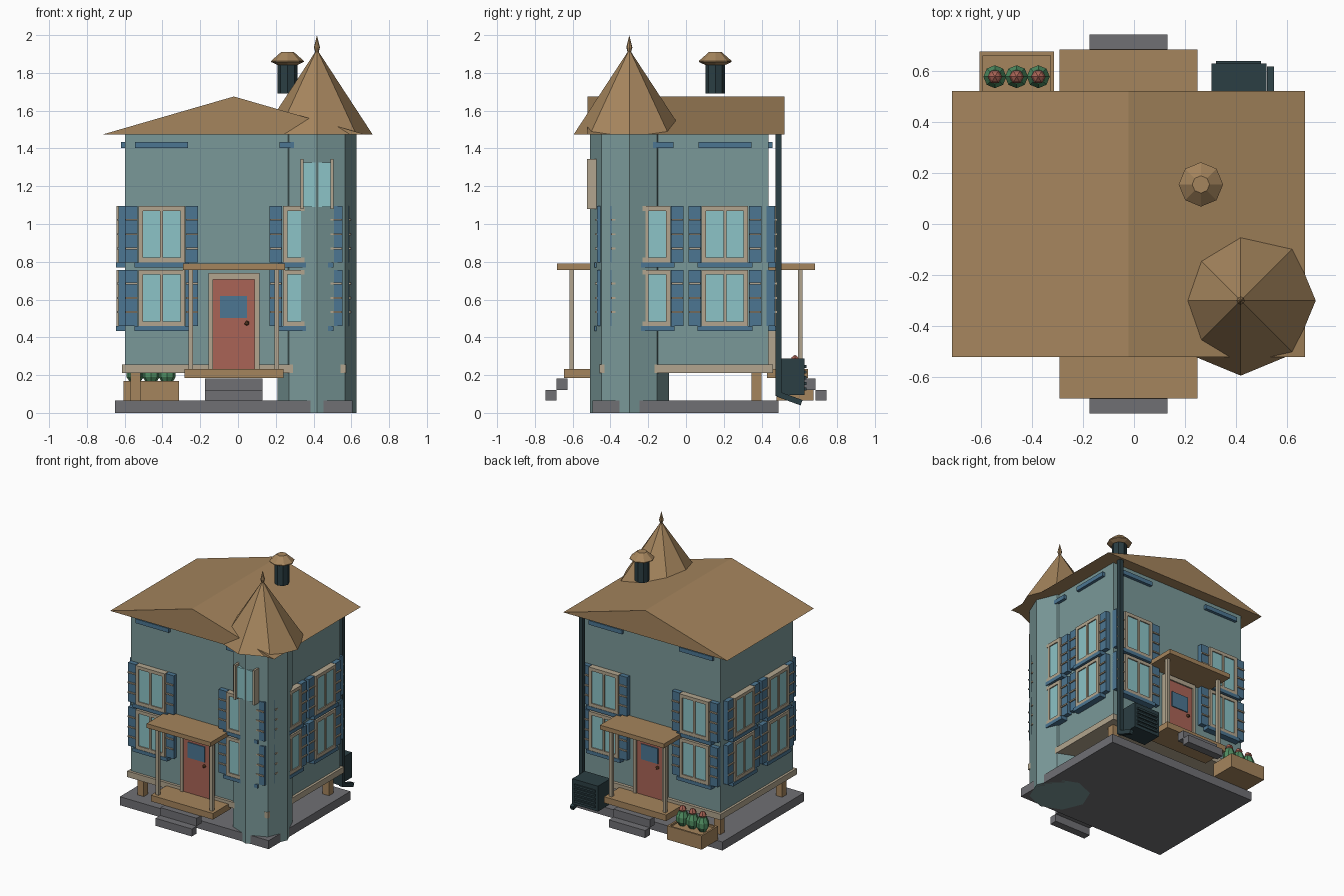
import bpy, bmesh, math
from mathutils import Matrix, Vector

if "Cube" in bpy.data.objects:
    bpy.data.objects.remove(bpy.data.objects["Cube"])


def lin(c):
    c /= 255
    return c / 12.92 if c <= 0.04045 else ((c + 0.055) / 1.055) ** 2.4


def material(name, r, g, b):
    m = bpy.data.materials.new(name)
    m.diffuse_color = (lin(r), lin(g), lin(b), 1)
    m.use_nodes = True
    m.node_tree.nodes["Principled BSDF"].inputs["Base Color"].default_value = m.diffuse_color
    return m


WALL = material("teal wall", 122, 153, 153)
TRIM = material("beige trim", 178, 165, 142)
GLASS = material("pale glass", 140, 195, 199)
BLUE = material("shutter blue", 76, 118, 146)
WOOD = material("tan wood", 165, 133, 93)
RED = material("door red", 170, 100, 86)
STONE = material("grey stone", 112, 112, 116)
DARK = material("dark metal", 43, 62, 67)
GREEN = material("leaf green", 80, 142, 98)
BRASS = material("brown knob", 118, 76, 48)


def finish(name, bm, mat):
    bmesh.ops.recalc_face_normals(bm, faces=bm.faces)
    me = bpy.data.meshes.new(name)
    bm.to_mesh(me)
    bm.free()
    me.materials.append(mat)
    ob = bpy.data.objects.new(name, me)
    bpy.context.collection.objects.link(ob)
    return ob


def boxes(name, mat, items, matrix=Matrix()):
    """Several boxes (x0, x1, y0, y1, z0, z1) in one object."""
    bm = bmesh.new()
    for x0, x1, y0, y1, z0, z1 in items:
        mid = Vector(((x0 + x1) / 2, (y0 + y1) / 2, (z0 + z1) / 2))
        size = Matrix.Diagonal((x1 - x0, y1 - y0, z1 - z0, 1))
        bmesh.ops.create_cube(bm, size=1, matrix=matrix @ Matrix.Translation(mid) @ size)
    return finish(name, bm, mat)


def lathe(name, mat, x, y, profile, sides=8):
    """Low-poly turned part; radius 0 closes to a point."""
    bm = bmesh.new()
    rings = []
    for r, z in profile:
        n = 1 if r == 0 else sides
        rings.append([bm.verts.new((x + r * math.cos(math.tau * i / sides),
                                    y + r * math.sin(math.tau * i / sides), z)) for i in range(n)])
    for a, b in zip(rings, rings[1:]):
        for i in range(sides):
            j = (i + 1) % sides
            q = [a[i % len(a)], a[j % len(a)], b[j % len(b)], b[i % len(b)]]
            bm.faces.new(list(dict.fromkeys(q)))
    for ring in (rings[0], rings[-1]):
        if len(ring) > 2:
            bm.faces.new(ring)
    return finish(name, bm, mat)


CX = -0.022            # house centre in x
HX, HY = 0.575, 0.437  # wall half sizes

# Foundation, stilts, floor and walls
boxes("foundation_slab", STONE, [(-0.65, 0.605, -0.495, 0.49, 0, 0.065)])
boxes("stilts", WOOD, [(CX + s * 0.52 - 0.027, CX + s * 0.52 + 0.027, t * 0.373 - 0.027, t * 0.373 + 0.027, 0.01, 0.215)
                       for s in (-1, 1) for t in (-1, 1)])
boxes("floor_trim", TRIM, [(-0.615, 0.572, -0.457, 0.46, 0.21, 0.255)])
boxes("house_walls", WALL, [(CX - HX, CX + HX, -HY, HY, 0.25, 1.478)])

# Gable roof: triangular prism
bm = bmesh.new()
ends = [[bm.verts.new((x, y, z)) for x, z in ((-0.713, 1.475), (0.67, 1.475), (CX, 1.675))] for y in (-0.522, 0.522)]
for e in ends:
    bm.faces.new(e)
for i in range(3):
    j = (i + 1) % 3
    bm.faces.new((ends[0][i], ends[0][j], ends[1][j], ends[1][i]))
finish("main_roof", bm, WOOD)

# Corner tower with pointed roof and finial
TX, TY = 0.418, -0.30
lathe("tower_walls", WALL, TX, TY, [(0.209, 0), (0.209, 1.477)])
lathe("tower_roof", WOOD, TX, TY, [(0.294, 1.475), (0, 1.925)])
lathe("tower_finial", WOOD, TX, TY, [(0.008, 1.905), (0.016, 1.935), (0, 2.0)])
boxes("tower_window_frame", TRIM, [(TX + s * 0.08 - 0.008, TX + s * 0.08 + 0.008, -0.525, -0.455, 1.08, 1.345)
                                   for s in (-1, 1)])
boxes("tower_window_glass", GLASS, [(TX - 0.072, TX - 0.007, -0.506, -0.45, 1.09, 1.325),
                                    (TX + 0.007, TX + 0.072, -0.506, -0.45, 1.09, 1.325)])

# Chimney pipe and cap
lathe("chimney_pipe", DARK, 0.262, 0.155, [(0.052, 1.69), (0.052, 1.86)])
lathe("chimney_cap", WOOD, 0.262, 0.155, [(0.055, 1.843), (0.087, 1.858), (0.087, 1.863), (0.034, 1.91)])


def facade(side, angle, dist, centres):
    """Windows, shutters, sills and vents; local x runs along the wall, -y is outward."""
    mat = Matrix.Translation((CX, 0, 0)) @ Matrix.Rotation(angle, 4, 'Z') @ Matrix.Translation((0, -dist, 0))
    frames, glass, shutters, slats, sills, vents = [], [], [], [], [], []
    for c in centres:
        vents.append((c - 0.14, c + 0.14, -0.022, 0.01, 1.403, 1.435))
        for z0 in (0.46, 0.797):
            z1 = z0 + 0.297
            sills.append((c - 0.145, c + 0.145, -0.048, 0.01, z0 - 0.027, z0))
            for s in (-1, 1):
                frames.append((c + s * 0.111 - 0.012, c + s * 0.111 + 0.012, -0.045, 0.01, z0, z1))
                a = c + s * 0.16
                shutters.append((a - 0.033, a + 0.033, -0.035, 0.01, z0, z1))
                for k in (0.25, 0.5, 0.76):
                    z = z0 + k * 0.297
                    slats.append((a - 0.031, a + 0.031, -0.044, -0.03, z - 0.005, z + 0.005))
            frames.append((c - 0.008, c + 0.008, -0.045, 0.01, z0 + 0.02, z1 - 0.02))
            frames.append((c - 0.1, c + 0.1, -0.045, 0.01, z0, z0 + 0.025))
            frames.append((c - 0.1, c + 0.1, -0.045, 0.01, z1 - 0.025, z1))
            glass.append((c - 0.105, c + 0.105, -0.037, 0.01, z0 + 0.02, z1 - 0.02))
    for part, m, items in (("window_frames", TRIM, frames), ("window_glass", GLASS, glass),
                           ("shutters", BLUE, shutters), ("shutter_slats", TRIM, slats),
                           ("window_sills", BLUE, sills), ("wall_vents", BLUE, vents)):
        boxes(side + "_" + part, m, items, mat)


facade("front", 0, HY, (-0.382, 0.382))
facade("back", math.pi, HY, (-0.382, 0.382))
facade("right", math.pi / 2, HX, (-0.206, 0.206))
facade("left", -math.pi / 2, HX, (-0.206, 0.206))


def entrance(side, angle):
    """Door, porch and steps."""
    m = Matrix.Translation((CX, 0, 0)) @ Matrix.Rotation(angle, 4, 'Z')
    boxes(side + "_door_frame", TRIM, [(-0.135, -0.11, -0.475, -0.42, 0.23, 0.74),
                                       (0.11, 0.135, -0.475, -0.42, 0.23, 0.74),
                                       (-0.11, 0.11, -0.475, -0.42, 0.706, 0.74)], m)
    boxes(side + "_door", RED, [(-0.111, 0.111, -0.465, -0.42, 0.23, 0.707)], m)
    boxes(side + "_door_window", BLUE, [(-0.072, 0.07, -0.472, -0.464, 0.503, 0.62)], m)
    bm = bmesh.new()
    bmesh.ops.create_icosphere(bm, subdivisions=1, radius=0.014, matrix=m @ Matrix.Translation((0.069, -0.475, 0.475)))
    finish(side + "_door_knob", bm, BRASS)
    boxes(side + "_porch_canopy", WOOD, [(-0.27, 0.27, -0.683, -0.43, 0.757, 0.79)], m)
    boxes(side + "_porch_floor", WOOD, [(-0.262, 0.262, -0.645, -0.43, 0.185, 0.232)], m)
    boxes(side + "_porch_posts", TRIM, [(s * 0.227 - 0.012, s * 0.227 + 0.012, -0.618, -0.594, 0.23, 0.76)
                                        for s in (-1, 1)], m)
    boxes(side + "_steps", STONE, [(-0.153, 0.153, -0.743, -0.685, 0.065, 0.122),
                                   (-0.153, 0.153, -0.686, -0.627, 0.122, 0.182)], m)


entrance("front", 0)
entrance("back", math.pi)

# Downspout with tilted outlet at the back right corner
boxes("downspout", DARK, [(0.52, 0.55, 0.475, 0.505, 0.09, 1.476)])
tilt = Matrix.Translation((0.535, 0.485, 0.1)) @ Matrix.Rotation(math.radians(-20), 4, 'X')
boxes("downspout_outlet", DARK, [(-0.014, 0.014, 0, 0.135, -0.015, 0.015)], tilt)

# Outdoor cooling unit with ribbed grille
boxes("cooling_unit", DARK, [(0.303, 0.52, 0.475, 0.628, 0.095, 0.288)])
boxes("cooling_unit_grille", DARK, [(0.322, 0.498, 0.625, 0.638, 0.118 + 0.03 * i, 0.134 + 0.03 * i) for i in range(5)])

# Planter trough with flowering plants
X0, X1, Y0, Y1 = -0.605, -0.313, 0.48, 0.675
boxes("planter_box", WOOD, [(X0, X1, Y0, Y0 + 0.014, 0.065, 0.17), (X0, X1, Y1 - 0.014, Y1, 0.065, 0.17),
                            (X0, X0 + 0.014, Y0 + 0.014, Y1 - 0.014, 0.065, 0.17),
                            (X1 - 0.014, X1, Y0 + 0.014, Y1 - 0.014, 0.065, 0.17),
                            (X0 + 0.014, X1 - 0.014, Y0 + 0.014, Y1 - 0.014, 0.065, 0.155)])
for i in range(3):
    px = -0.545 + 0.085 * i
    lathe("plant_leaves_%d" % (i + 1), GREEN, px, 0.577,
          [(0.02, 0.15), (0.045, 0.19), (0.045, 0.225), (0.028, 0.265)])
    lathe("plant_flower_%d" % (i + 1), RED, px, 0.577,
          [(0.015, 0.255), (0.029, 0.275), (0.02, 0.295), (0, 0.308)], 6)
